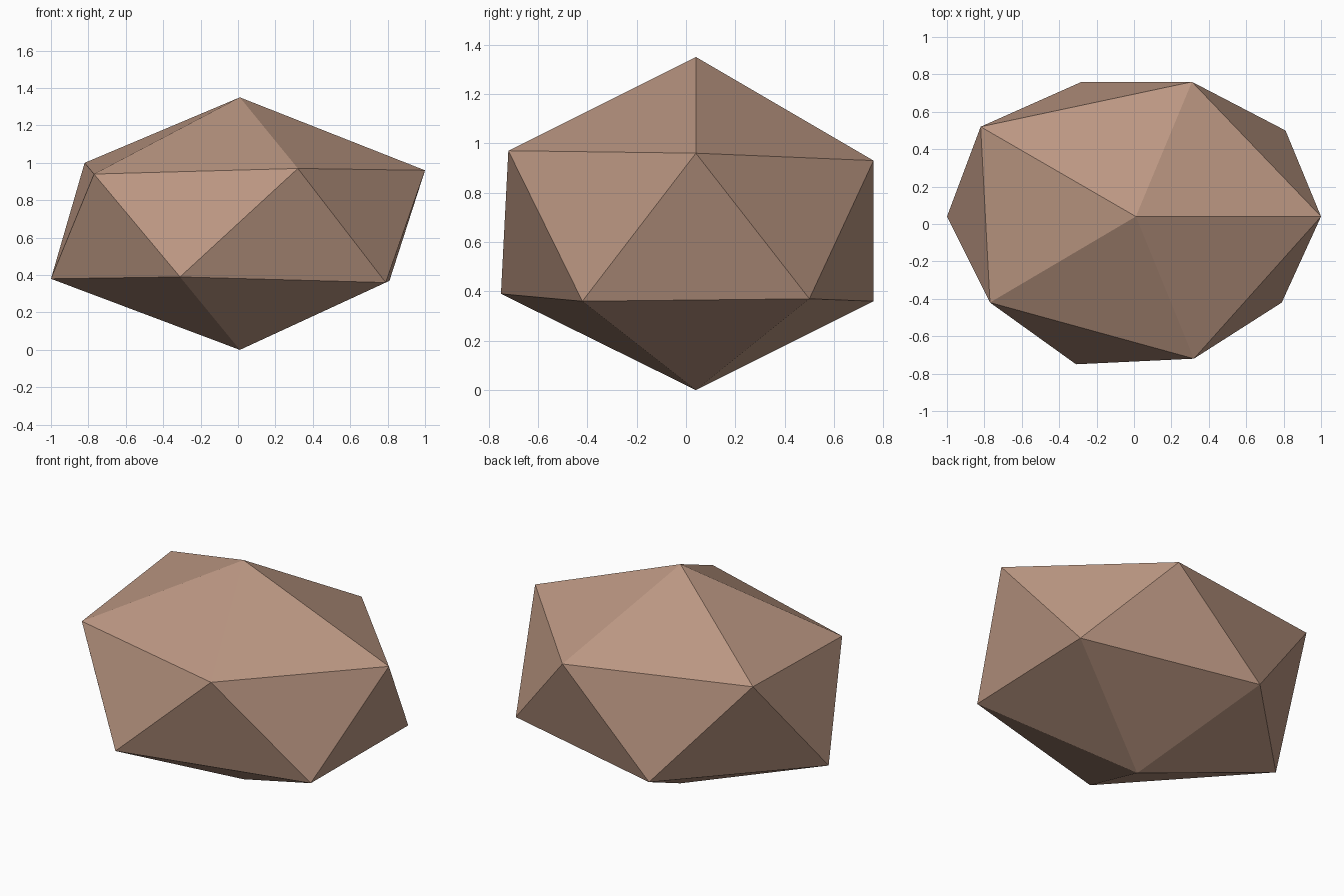
import bpy
import bmesh

default_cube = bpy.data.objects.get("Cube")
if default_cube:
    bpy.data.objects.remove(default_cube, do_unlink=True)


def make_material(name, colour):
    material = bpy.data.materials.new(name)
    material.use_nodes = True
    material.diffuse_color = colour
    material.node_tree.nodes["Principled BSDF"].inputs["Base Color"].default_value = colour
    return material


# Low-poly boulder: two poles and two staggered rings of five corners
TOP = (0.01, 0.04, 1.35)
BOTTOM = (0.01, 0.04, 0)
UPPER_RING = [
    (1, 0.04, 0.96),
    (0.31, 0.76, 0.93),
    (-0.82, 0.52, 1),
    (-0.77, -0.42, 0.94),
    (0.32, -0.72, 0.97),
]
LOWER_RING = [
    (0.81, 0.5, 0.37),
    (-0.28, 0.76, 0.36),
    (-1, 0.04, 0.38),
    (-0.31, -0.75, 0.39),
    (0.79, -0.42, 0.36),
]


def build_boulder(name, material):
    bm = bmesh.new()
    top, bottom = bm.verts.new(TOP), bm.verts.new(BOTTOM)
    upper = [bm.verts.new(corner) for corner in UPPER_RING]
    lower = [bm.verts.new(corner) for corner in LOWER_RING]

    # Cap, two side triangles and base triangle for each sector
    count = len(upper)
    for this in range(count):
        following = (this + 1) % count
        bm.faces.new((top, upper[this], upper[following]))
        bm.faces.new((upper[this], lower[this], upper[following]))
        bm.faces.new((lower[this], lower[following], upper[following]))
        bm.faces.new((bottom, lower[following], lower[this]))

    bmesh.ops.recalc_face_normals(bm, faces=bm.faces)
    mesh = bpy.data.meshes.new(name)
    bm.to_mesh(mesh)
    bm.free()
    mesh.materials.append(material)
    boulder = bpy.data.objects.new(name, mesh)
    bpy.context.collection.objects.link(boulder)
    return boulder


build_boulder("boulder", make_material("warm brown stone", (0.5, 0.31, 0.225, 1)))
